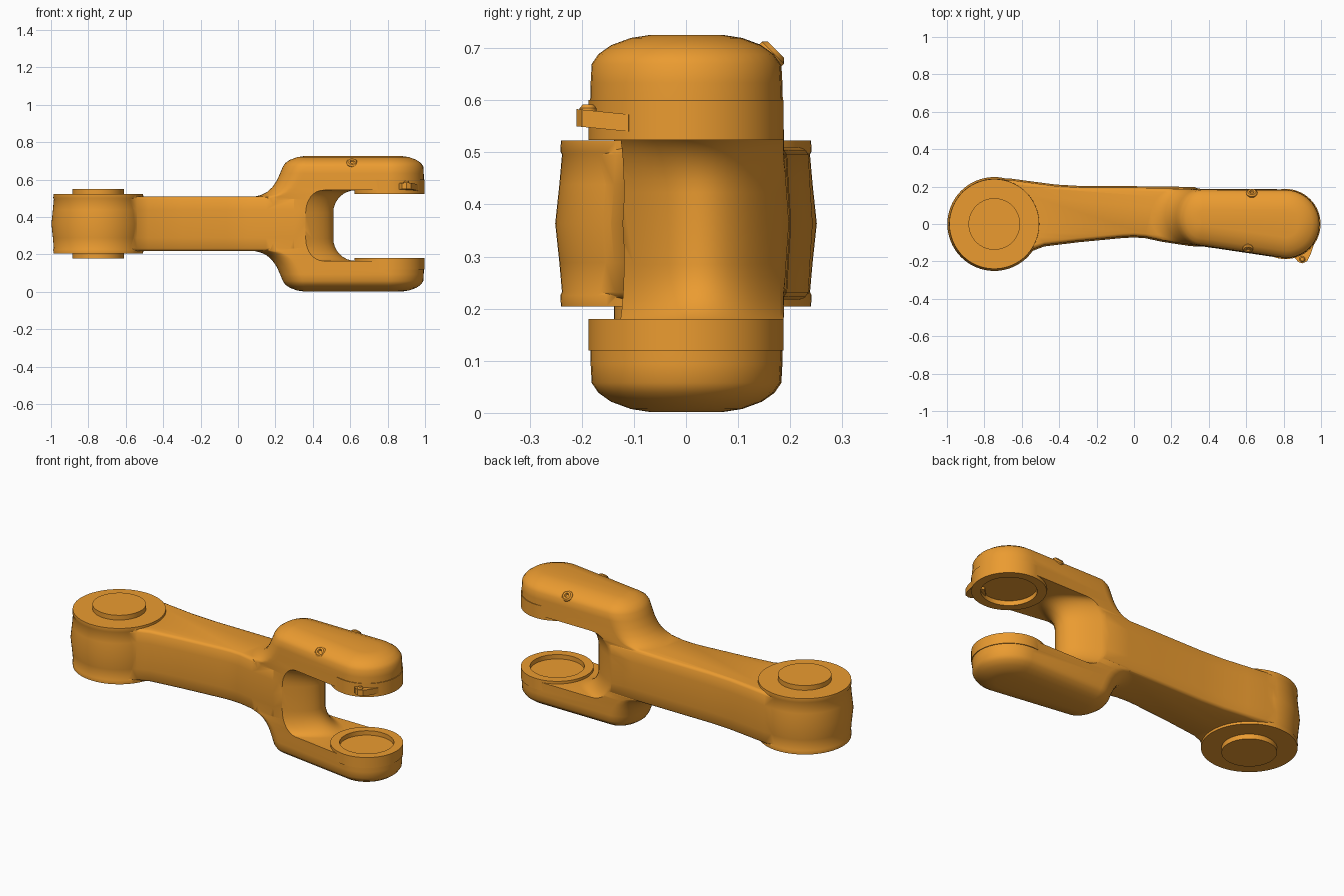
import bpy, bmesh
from math import sin, cos, pi, radians
from mathutils import Matrix

if "Cube" in bpy.data.objects:
    bpy.data.objects.remove(bpy.data.objects["Cube"])

MID = 0.3635
orange = bpy.data.materials.new("orange_paint")
orange.diffuse_color = (0.83, 0.33, 0.03, 1)
orange.use_nodes = True
orange.node_tree.nodes["Principled BSDF"].inputs["Base Color"].default_value = orange.diffuse_color


def finish(name, bm):
    bmesh.ops.recalc_face_normals(bm, faces=bm.faces)
    me = bpy.data.meshes.new(name)
    bm.to_mesh(me)
    bm.free()
    ob = bpy.data.objects.new(name, me)
    me.materials.append(orange)
    bpy.context.collection.objects.link(ob)
    return ob


def loft(name, rings):
    """Skin a stack of equal-length closed rings and cap both ends."""
    bm = bmesh.new()
    vs = [[bm.verts.new(p) for p in r] for r in rings]
    n = len(vs[0])
    for a, b in zip(vs, vs[1:]):
        for i in range(n):
            j = (i + 1) % n
            bm.faces.new((a[i], a[j], b[j], b[i]))
    bm.faces.new(vs[0])
    bm.faces.new(vs[-1])
    return finish(name, bm)


def lathe(name, x, y, profile, n=64):
    return loft(name, [[(x + r * cos(2 * pi * i / n), y + r * sin(2 * pi * i / n), z)
                        for i in range(n)] for r, z in profile])


def activate(ob):
    bpy.ops.object.select_all(action='DESELECT')
    ob.select_set(True)
    bpy.context.view_layer.objects.active = ob


def combine(ob, tool, op):
    m = ob.modifiers.new(op, 'BOOLEAN')
    m.operation, m.solver, m.object = op, 'EXACT', tool
    activate(ob)
    bpy.ops.object.modifier_apply(modifier=m.name)
    bpy.data.objects.remove(tool)


def mirrored(half):
    """Mirror (height, ...) layers about the middle, bottom to top."""
    return [(-h, *r) for h, *r in half] + [(h, *r) for h, *r in reversed(half)]


# Fork block: rounded plan outline, domed outside, flaring into the arm
def fork_ring(h, xl, d):
    cx = xl + 0.13
    low = -0.095 - 0.148 * (cx - 0.2)
    cy, ry = (0.188 + low) / 2, (0.188 - low) / 2 - d
    n = 20
    right = [(0.81 + (0.186 - d) * cos(pi / 2 - pi * i / n),
              (0.186 - d) * sin(pi / 2 - pi * i / n), MID + h) for i in range(n + 1)]
    left = [(cx - (0.13 - d) * sin(pi * i / n), cy - ry * cos(pi * i / n), MID + h)
            for i in range(n + 1)]
    return right + left


fork_half = [(0.3615, 0.235, 0.115), (0.356, 0.235, 0.08), (0.342, 0.235, 0.042),
             (0.325, 0.235, 0.018), (0.306, 0.235, 0.005), (0.27, 0.222, 0.003),
             (0.23, 0.205, 0.002), (0.195, 0.182, 0.001), (0.17, 0.155, 0),
             (0.155, 0.125, 0), (0.143, 0.08, 0)]
body = loft("link_body", [fork_ring(*l) for l in mirrored(fork_half)])

# Arm: tapering plan outline with softened edges and a slight mid bulge
upper = [(-0.75, 0.237), (-0.66, 0.235), (-0.55, 0.22), (-0.42, 0.203), (-0.28, 0.195),
         (0.0, 0.194), (0.2, 0.192), (0.34, 0.189), (0.45, 0.175)]
lower = [(0.45, -0.12), (0.3, -0.11), (0.15, -0.087), (0.06, -0.068), (0.0, -0.064),
         (-0.06, -0.067), (-0.3, -0.09), (-0.48, -0.112), (-0.54, -0.135),
         (-0.6, -0.185), (-0.66, -0.22), (-0.75, -0.237)]
arm_half = [(0.146, 0.016), (0.141, 0.006), (0.132, 0.0), (0.075, -0.003)]


def arm_ring(h, d):
    return ([(x, y - d, MID + h) for x, y in upper]
            + [(x, y + d, MID + h) for x, y in lower])


arm = loft("arm", [arm_ring(*l) for l in mirrored(arm_half)[:4] + [(0, -0.008)]
                   + mirrored(arm_half)[4:]])
combine(body, arm, 'UNION')

# Slot between the prongs: its inner wall is a rounded nose
slot = []
for k in range(31):
    y = -0.3 + 0.02 * k
    x0 = max(0.25, 0.51 - 0.16 * ((y - 0.03) / 0.155) ** 2)
    r, zb, zt = 0.12, 0.165, 0.543
    sec = [(1.3, zt), (1.3, zb)]
    sec += [(x0 + r - r * sin(a), zb + r - r * cos(a)) for a in [pi / 2 * i / 8 for i in range(9)]]
    sec += [(x0 + r - r * cos(a), zt - r + r * sin(a)) for a in [pi / 2 * i / 8 for i in range(9)]]
    slot.append([(x, y, z) for x, z in sec])
combine(body, loft("slot_cutter", slot), 'DIFFERENCE')

# Pin seats on the inner prong faces: raised disc with a shallow recess
for z_out, z_face, z_floor in ((0.12, 0.18, 0.155), (0.60, 0.524, 0.55)):
    combine(body, lathe("seat", 0.81, 0, [(0.1875, z_out), (0.1875, z_face)]), 'UNION')
    z_far = z_face + (z_face - z_floor)
    combine(body, lathe("recess", 0.81, 0, [(0.14, z_floor), (0.14, z_far)]), 'DIFFERENCE')

# Barrel eye with bulged wall and end bosses
barrel_half = [(0.186, 0.138), (0.159, 0.138), (0.159, 0.24), (0.138, 0.241),
               (0.132, 0.238), (0.075, 0.243)]
prof = mirrored(barrel_half)
prof = prof[:6] + [(0, 0.251)] + prof[6:]
combine(body, lathe("barrel", -0.747, 0, [(r, MID + h) for h, r in prof]), 'UNION')

# Small lug on the front of the upper prong
plan = [(0.85, -0.13), (0.858, -0.178), (0.878, -0.203), (0.9, -0.21), (0.925, -0.2),
        (0.945, -0.16), (0.962, -0.11), (0.9, -0.08)]
lug = loft("lug", [[(x, y, z + 0.1 * (-0.16 - y)) for x, y in plan] for z in (0.545, 0.578)])
lug_peg = lathe("lug_peg", 0.9, -0.188, [(0.016, 0.56), (0.016, 0.585), (0.01, 0.592)], 12)

# Small fittings on the domed edge, front and back
nubs = []
for side, x, y in ((-1, 0.61, -0.128), (1, 0.63, 0.163)):
    nub = lathe("fitting_front" if side < 0 else "fitting_back", 0, 0,
                [(0.03, -0.02), (0.03, 0.006), (0.022, 0.014), (0.012, 0.014), (0.008, 0.004)], 16)
    nub.data.transform(Matrix.Translation((x, y, 0.687))
                       @ Matrix.Rotation(radians(-45 * side), 4, 'X'))
    nubs.append(nub)

for ob in [body, lug, lug_peg] + nubs:
    activate(ob)
    bpy.ops.object.shade_smooth_by_angle(angle=radians(32))
